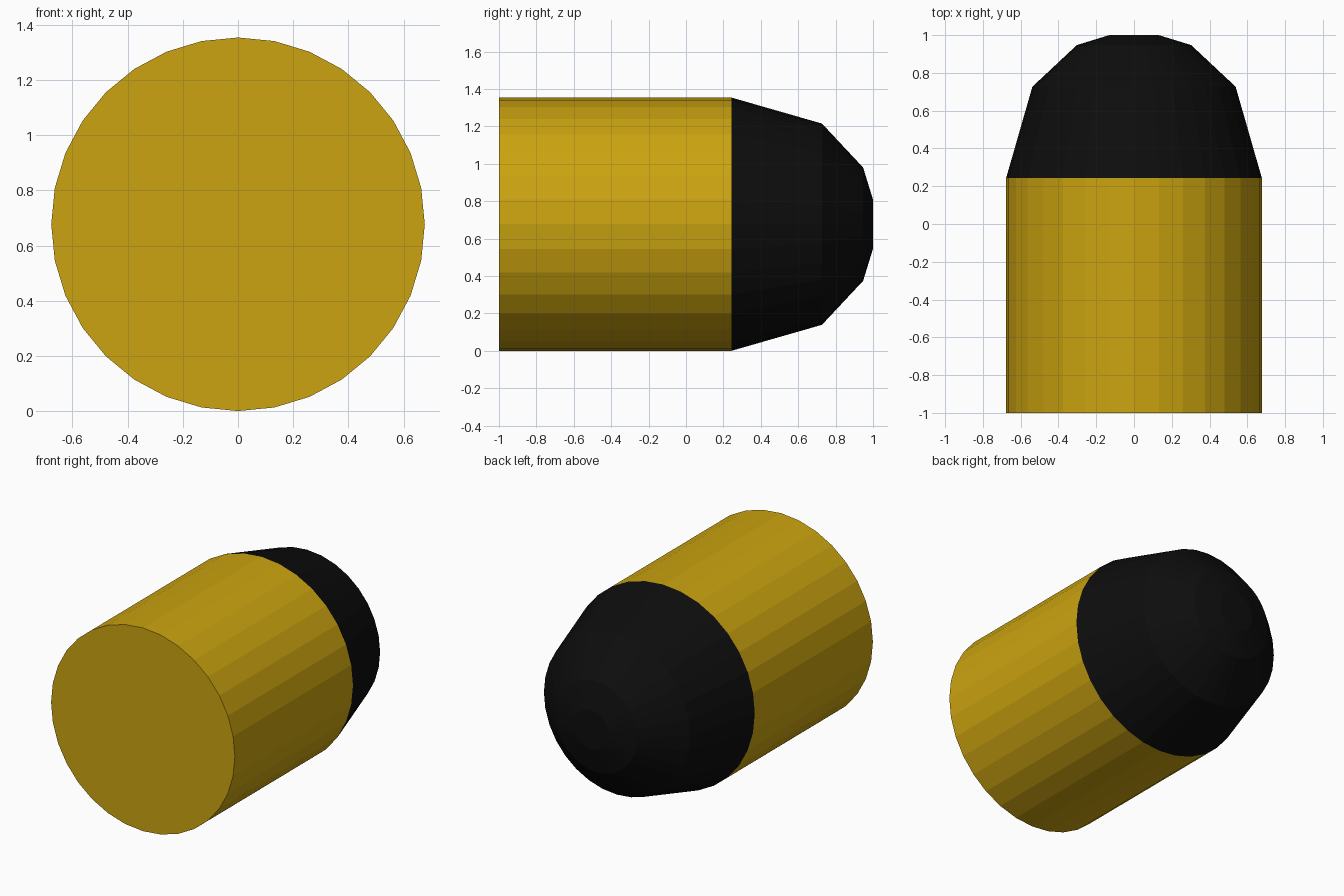
import bpy, bmesh, math

if "Cube" in bpy.data.objects:
    bpy.data.objects.remove(bpy.data.objects["Cube"])

SIDES, R = 32, 0.677


def material(name, rgb):
    m = bpy.data.materials.new(name)
    m.diffuse_color = (*rgb, 1.0)
    m.use_nodes = True
    m.node_tree.nodes["Principled BSDF"].inputs["Base Color"].default_value = m.diffuse_color
    return m


def lathe(name, profile, mat, cap_start, cap_end):
    """Turn (y, radius) rings around the horizontal y axis."""
    bm = bmesh.new()
    rings = []
    for y, r in profile:
        rings.append([bm.verts.new((r * math.sin(2 * math.pi * i / SIDES), y,
                                    R + r * math.cos(2 * math.pi * i / SIDES)))
                      for i in range(SIDES)])
    for a, b in zip(rings, rings[1:]):
        for i in range(SIDES):
            j = (i + 1) % SIDES
            bm.faces.new((a[i], b[i], b[j], a[j]))
    if cap_start:
        bm.faces.new(rings[0])
    if cap_end:
        bm.faces.new(rings[-1])
    bmesh.ops.recalc_face_normals(bm, faces=bm.faces)
    # An open shell needs its outside checked: side faces must point outward
    bm.faces.ensure_lookup_table()
    f = bm.faces[0]
    c = f.calc_center_median()
    if f.normal.x * c.x + f.normal.z * (c.z - R) < 0:
        bmesh.ops.reverse_faces(bm, faces=bm.faces)
    mesh = bpy.data.meshes.new(name)
    bm.to_mesh(mesh)
    bm.free()
    mesh.materials.append(mat)
    obj = bpy.data.objects.new(name, mesh)
    bpy.context.collection.objects.link(obj)
    return obj


gold = material("gold", (0.60, 0.37, 0.005))
black = material("black", (0.004, 0.004, 0.004))

# Straight cylindrical body, flat at the front
lathe("body", [(-1.0, R), (0.243, R)], gold, True, False)

# Faceted rounded nose with a small flat tip
lathe("nose", [(0.243, R), (0.727, 0.538), (0.947, 0.303), (1.0, 0.131)],
      black, False, True)
